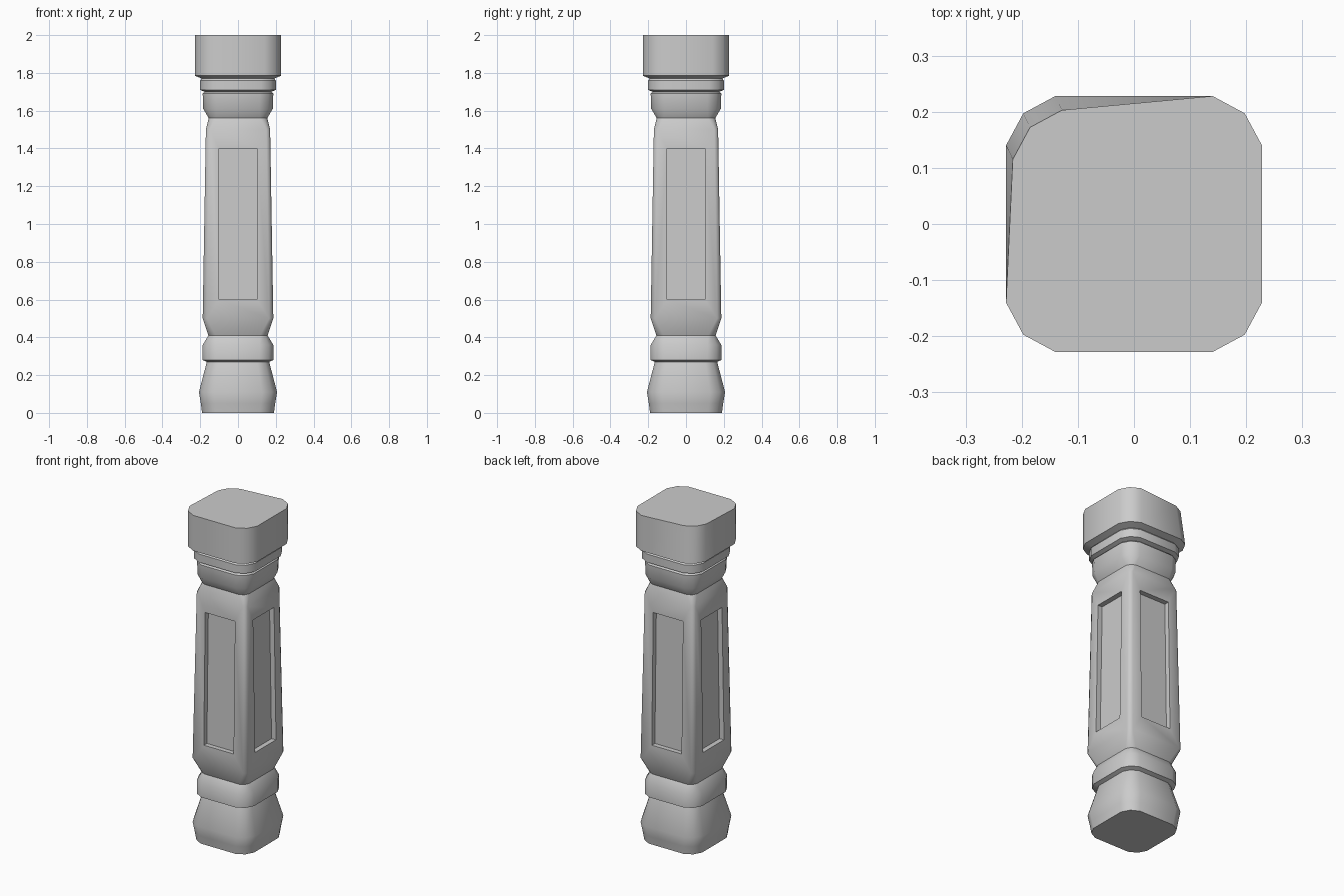
import bpy, bmesh
from math import pi, atan2
from mathutils import Matrix, Vector

if "Cube" in bpy.data.objects:
    bpy.data.objects.remove(bpy.data.objects["Cube"])

# (height, half width, corner size as share of half width)
ROUND = 0.385
PROFILE = [
    (0.00, 0.19, ROUND), (0.05, 0.197, ROUND), (0.11, 0.207, ROUND),   # foot
    (0.27, 0.165, ROUND), (0.28, 0.187, ROUND), (0.36, 0.187, ROUND),  # lower collar
    (0.41, 0.157, 0.25), (0.50, 0.187, 0.12),                          # lower neck
    (1.50, 0.170, 0.12), (1.56, 0.155, 0.25),                          # shaft, upper neck
    (1.61, 0.184, ROUND), (1.69, 0.187, ROUND), (1.70, 0.177, ROUND),  # upper collar
    (1.71, 0.20, ROUND), (1.76, 0.20, ROUND), (1.77, 0.192, ROUND),
    (1.785, 0.228, ROUND), (2.00, 0.228, ROUND),                       # cap block
]


def ring(bm, z, w, c):
    """Square with two-segment corners, 12 points."""
    verts = []
    for q in range(4):
        rot = Matrix.Rotation(q * pi / 2, 3, 'Z')
        for x, y in ((w, w * (1 - c)), (w * (1 - 0.35 * c), w * (1 - 0.35 * c)), (w * (1 - c), w)):
            verts.append(bm.verts.new(rot @ Vector((x, y, z))))
    return verts


def make_object(name, bm):
    bmesh.ops.recalc_face_normals(bm, faces=bm.faces[:])
    mesh = bpy.data.meshes.new(name)
    bm.to_mesh(mesh)
    bm.free()
    obj = bpy.data.objects.new(name, mesh)
    bpy.context.collection.objects.link(obj)
    return obj


# Post: stacked rings bridged into one solid
bm = bmesh.new()
rings = [ring(bm, *p) for p in PROFILE]
for a, b in zip(rings, rings[1:]):
    for i in range(12):
        j = (i + 1) % 12
        bm.faces.new((a[i], a[j], b[j], b[i]))
bm.faces.new(rings[0])
bm.faces.new(rings[-1])
# Slightly worn back-left corner on the cap's top edge
for v in rings[-1]:
    if v.co.x < -0.12 and v.co.y > 0.12:
        v.co += Vector((0.012, -0.025, 0))
post = make_object("post", bm)

# Panel cutter: one box per side, tilted to follow the shaft's taper
bm = bmesh.new()
tilt = atan2(0.017, 1.0)
for q in range(4):
    m = (Matrix.Rotation(q * pi / 2, 4, 'Z') @ Matrix.Translation((0.1785 + 0.02, 0, 1.0))
         @ Matrix.Rotation(-tilt, 4, 'Y') @ Matrix.Diagonal((0.10, 0.20, 0.80, 1)))
    bmesh.ops.create_cube(bm, size=1, matrix=m)
cutter = make_object("panel_cutter", bm)
cutter.hide_render = True
cutter.hide_set(True)

mod = post.modifiers.new("recessed_panels", 'BOOLEAN')
mod.operation = 'DIFFERENCE'
mod.solver = 'EXACT'
mod.object = cutter
bpy.context.view_layer.objects.active = post
post.select_set(True)
bpy.ops.object.modifier_apply(modifier=mod.name)
bpy.data.objects.remove(cutter)

# Smooth the rounded corners, keep the mouldings crisp
bpy.ops.object.shade_smooth_by_angle(angle=0.65)
